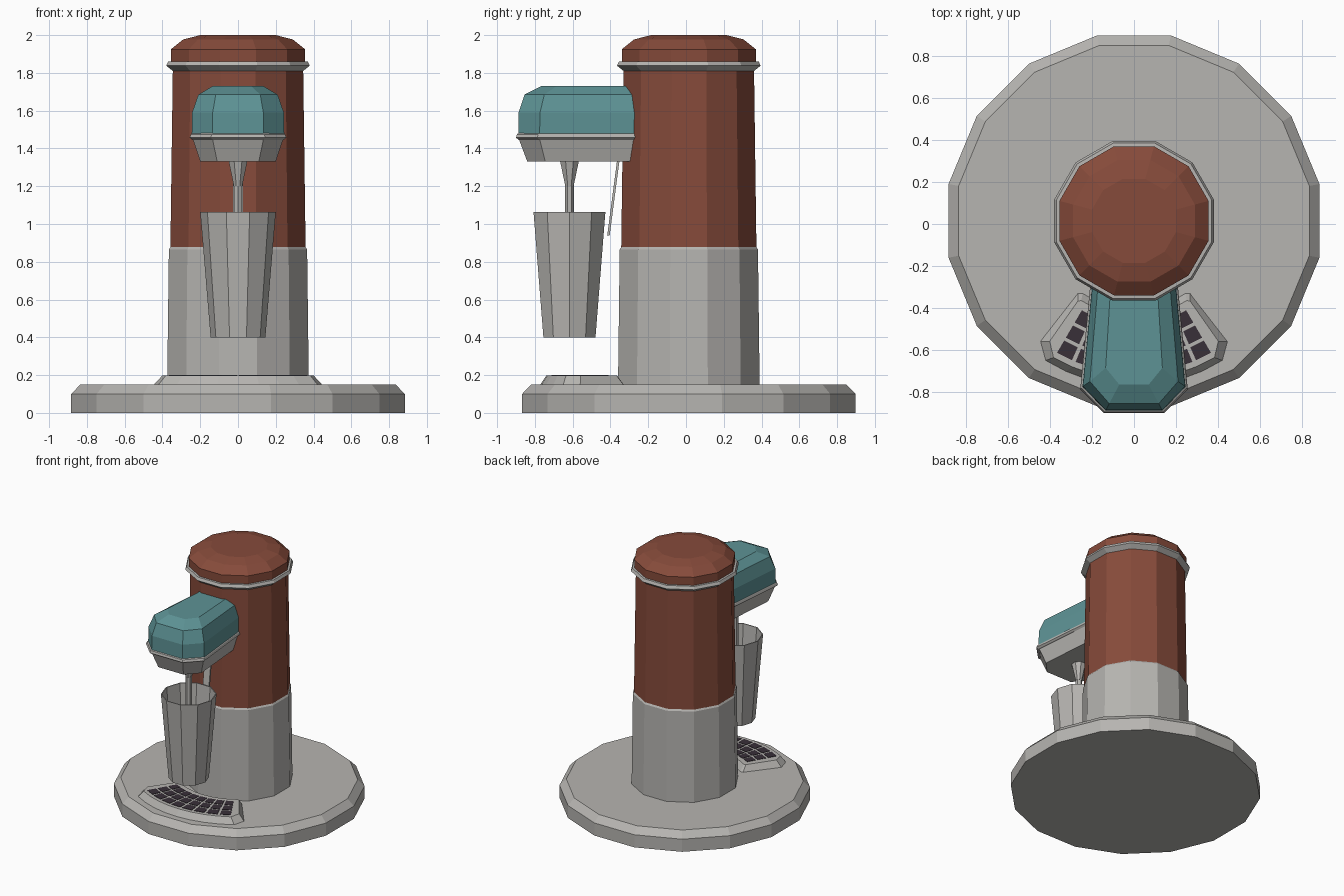
import bpy
import bmesh
from math import sin, cos, pi, radians

if "Cube" in bpy.data.objects:
    bpy.data.objects.remove(bpy.data.objects["Cube"])

AXIS_Y = 0.015      # centre of base and column
CUP_Y = -0.617      # centre of cup and spindle


def material(name, rgb):
    m = bpy.data.materials.new(name)
    m.use_nodes = True
    m.diffuse_color = (*rgb, 1)
    m.node_tree.nodes["Principled BSDF"].inputs["Base Color"].default_value = (*rgb, 1)
    return m


steel = material("brushed steel", (0.47, 0.46, 0.44))
red = material("brick red", (0.24, 0.07, 0.043))
teal = material("dusty teal", (0.11, 0.29, 0.30))
dark = material("drain dark", (0.04, 0.029, 0.04))


def finish(name, bm, mat):
    bmesh.ops.recalc_face_normals(bm, faces=bm.faces)
    me = bpy.data.meshes.new(name)
    bm.to_mesh(me)
    bm.free()
    me.materials.append(mat)
    ob = bpy.data.objects.new(name, me)
    bpy.context.scene.collection.objects.link(ob)
    return ob


def skin(bm, rings):
    """Bridge a stack of equal point rings and cap both ends."""
    loops = [[bm.verts.new(p) for p in ring] for ring in rings]
    n = len(loops[0])
    for a, b in zip(loops, loops[1:]):
        for i in range(n):
            j = (i + 1) % n
            bm.faces.new((a[i], a[j], b[j], b[i]))
    bm.faces.new(loops[0])
    bm.faces.new(loops[-1])


def loft(name, rings, mat):
    bm = bmesh.new()
    skin(bm, rings)
    return finish(name, bm, mat)


def turned(name, profile, sides, mat, y, half_step=True):
    """Faceted lathe; with half_step the radii measure to the flats."""
    turn = pi / sides if half_step else 0
    grow = 1 / cos(pi / sides) if half_step else 1
    rings = []
    for r, z in profile:
        rings.append([(r * grow * cos(turn + 2 * pi * i / sides),
                       y + r * grow * sin(turn + 2 * pi * i / sides), z)
                      for i in range(sides)])
    return loft(name, rings, mat)


# Base and column
turned("base", [(0.883, 0), (0.883, 0.1), (0.835, 0.15)], 16, steel, AXIS_Y)
turned("column_lower", [(0.375, 0.14), (0.366, 0.865), (0.358, 0.877)], 12, steel, AXIS_Y)
turned("column_upper", [(0.358, 0.87), (0.345, 1.83)], 12, red, AXIS_Y)
turned("column_ring", [(0.345, 1.81), (0.38, 1.838), (0.37, 1.86), (0.345, 1.862)],
       12, steel, AXIS_Y)
turned("dome_cap", [(0.355, 1.85), (0.355, 1.925), (0.29, 1.977), (0.2, 2.0)],
       12, red, AXIS_Y)


# Mixer head, running back into the column
def head_ring(z, wide, nose, corner_y, front_y):
    half = [(nose, front_y), (wide, corner_y), (wide * 0.78, -0.2)]
    return [(x, y, z) for x, y in half] + [(-x, y, z) for x, y in reversed(half)]


loft("head_underside", [head_ring(1.33, 0.2, 0.11, -0.745, -0.84),
                        head_ring(1.45, 0.24, 0.135, -0.775, -0.885)], steel)
loft("head_rim", [head_ring(1.445, 0.24, 0.135, -0.775, -0.885),
                  head_ring(1.457, 0.256, 0.143, -0.787, -0.9),
                  head_ring(1.475, 0.25, 0.14, -0.783, -0.895),
                  head_ring(1.482, 0.24, 0.135, -0.775, -0.885)], steel)
loft("head_cover", [head_ring(1.475, 0.245, 0.135, -0.775, -0.888),
                    head_ring(1.59, 0.243, 0.134, -0.773, -0.886),
                    head_ring(1.685, 0.21, 0.118, -0.75, -0.855),
                    head_ring(1.73, 0.135, 0.07, -0.685, -0.765)], teal)

# Spindle, shaft and cup
turned("spindle_collar", [(0.05, 1.335), (0.022, 1.2)], 8, steel, CUP_Y)
turned("spindle_shaft", [(0.02, 1.21), (0.02, 0.48)], 6, steel, CUP_Y)
turned("cup", [(0.145, 0.4), (0.2, 1.063), (0.193, 1.063), (0.138, 0.415)],
       10, steel, CUP_Y, half_step=False)

# Sloping cup rest strip behind the cup
loft("cup_rest", [[(-0.027, y, z), (0.027, y, z), (0.027, y + 0.013, z), (-0.027, y + 0.013, z)]
                  for y, z in ((-0.417, 0.94), (-0.362, 1.36))], steel)


# Curved drip tray around the front of the column
def polar(r, deg, z):
    return (r * sin(radians(deg)), AXIS_Y - r * cos(radians(deg)), z)


def tray_ring(z, inner, inner_deg, side_in, side_out, side_deg, outer, outer_deg, steps=8):
    spread = [2 * i / steps - 1 for i in range(steps + 1)]
    pts = [polar(inner, t * inner_deg, z) for t in spread]
    pts += [polar(side_in, side_deg, z), polar(side_out, side_deg, z)]
    pts += [polar(outer, -t * outer_deg, z) for t in spread]
    pts += [polar(side_out, -side_deg, z), polar(side_in, -side_deg, z)]
    return pts


loft("drip_tray", [tray_ring(0.145, 0.42, 35.5, 0.435, 0.73, 38, 0.79, 32.5),
                   tray_ring(0.197, 0.455, 33.5, 0.467, 0.70, 35, 0.755, 30.5)], steel)

# Dark drain openings as thin plates in a curved grid
bm = bmesh.new()
COLS, ROWS, SPAN, GAP = 8, 3, 31, 0.016
R0, R1 = 0.485, 0.735
for c in range(COLS):
    for r in range(ROWS):
        lo = R0 + (R1 - R0) * r / ROWS + GAP / 2
        hi = R0 + (R1 - R0) * (r + 1) / ROWS - GAP / 2
        a = SPAN * (2 * c / COLS - 1) + 0.75
        b = SPAN * (2 * (c + 1) / COLS - 1) - 0.75
        skin(bm, [[polar(lo, a, z), polar(lo, b, z), polar(hi, b, z), polar(hi, a, z)]
                  for z in (0.195, 0.2)])
finish("drain_openings", bm, dark)
